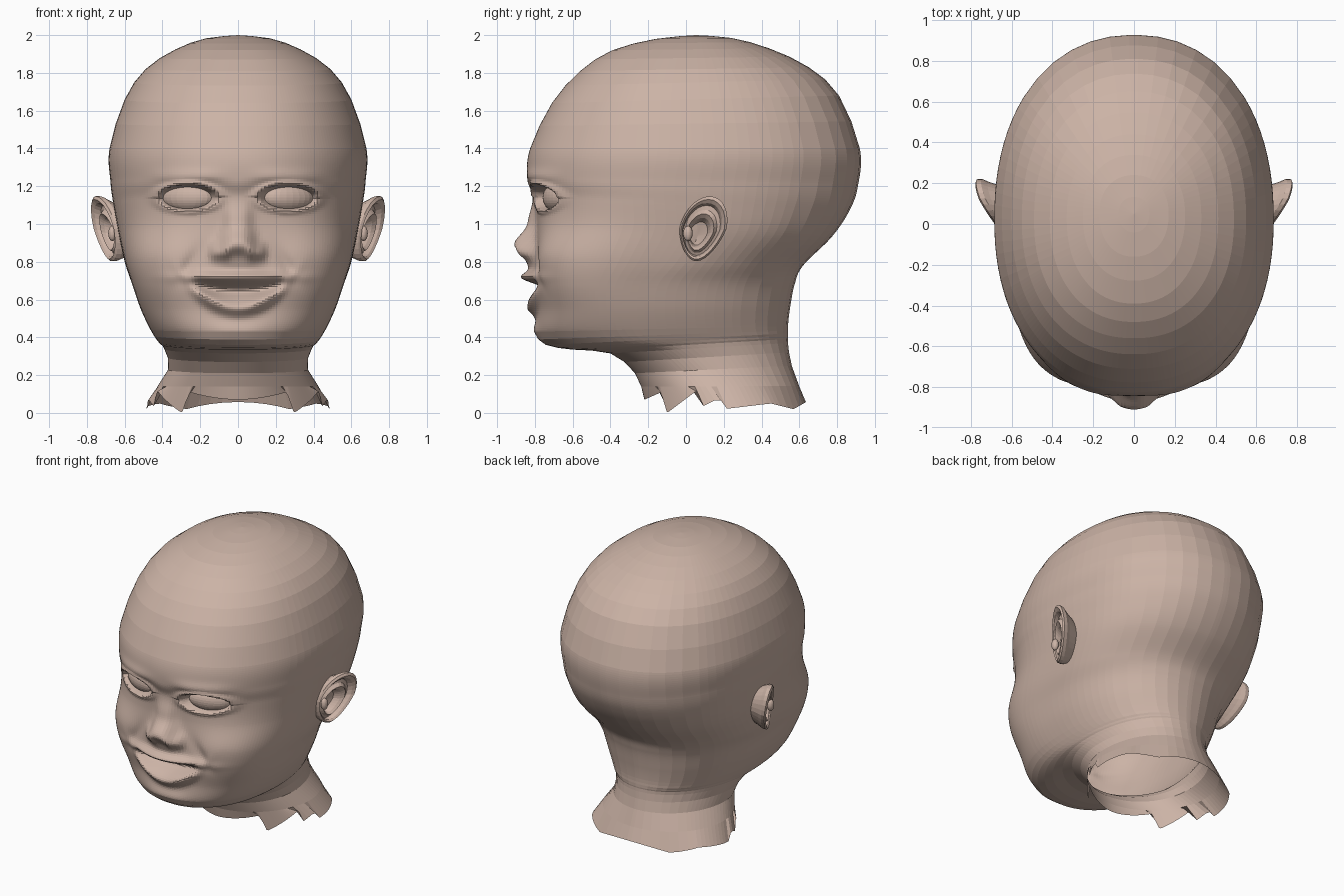
import bpy, bmesh, math
from mathutils import Vector, Matrix

cube = bpy.data.objects.get("Cube")
if cube:
    bpy.data.objects.remove(cube, do_unlink=True)

skin = bpy.data.materials.new("skin")
skin.use_nodes = True
tone = (0.6, 0.45, 0.38, 1)
skin.diffuse_color = tone
skin.node_tree.nodes["Principled BSDF"].inputs["Base Color"].default_value = tone


def finish(name, bm):
    """Weld, orient and link one flat-shaded part."""
    bmesh.ops.remove_doubles(bm, verts=bm.verts, dist=0.0005)
    bmesh.ops.recalc_face_normals(bm, faces=bm.faces)
    mesh = bpy.data.meshes.new(name)
    bm.to_mesh(mesh)
    bm.free()
    mesh.materials.append(skin)
    obj = bpy.data.objects.new(name, mesh)
    bpy.context.collection.objects.link(obj)


def loft(name, rings):
    """Join closed rings of points with quads."""
    bm = bmesh.new()
    rows = [[bm.verts.new(p) for p in ring] for ring in rings]
    for upper, lower in zip(rows, rows[1:]):
        for i in range(len(upper)):
            j = (i + 1) % len(upper)
            bm.faces.new((upper[i], upper[j], lower[j], lower[i]))
    finish(name, bm)


def gauss(t):
    return math.exp(-t * t)


def plateau(t):
    return math.exp(-abs(t) ** 3)


def clamp(t):
    return max(0.0, min(1.0, t))


def bump(x, z, cx, cz, sx, up, down, height):
    """Rounded bump on the face, with separate falloff above and below."""
    return height * plateau((x - cx) / sx) * gauss((z - cz) / (up if z > cz else down))


def catmull(a, b, c, d, t):
    return [0.5 * (2 * q + (r - p) * t + (2 * p - 5 * q + 4 * r - s) * t * t
                   + (3 * q - p - 3 * r + s) * t ** 3)
            for p, q, r, s in zip(a, b, c, d)]


def piecewise(points, v):
    for (a, fa), (b, fb) in zip(points, points[1:]):
        if v <= b:
            return fa + (fb - fa) * clamp((v - a) / (b - a))
    return points[-1][1]


# Head sections: front z, front y, back z, back y, half width, widest y, squareness
SECTIONS = [
    (2.0, .05, 2.0, .05, 0, .05, 2.2),
    (1.98, -.16, 1.985, .24, .17, .05, 2.2),
    (1.92, -.39, 1.93, .44, .33, .03, 2.2),
    (1.81, -.56, 1.83, .65, .49, .02, 2.2),
    (1.64, -.71, 1.68, .81, .6, .02, 2.2),
    (1.4, -.825, 1.4, .92, .68, .03, 2.2),
    (1.24, -.84, 1.2, .91, .675, 0, 2.2),
    (1.14, -.805, 1.07, .865, .66, 0, 2.3),
    (1.0, -.79, .93, .77, .635, 0, 2.6),
    (.82, -.8, .78, .62, .6, -.1, 3.1),
    (.68, -.8, .68, .575, .56, -.2, 3),
    (.55, -.785, .55, .55, .515, -.22, 2.7),
    (.43, -.79, .46, .54, .465, -.2, 2.4),
    (.36, -.74, .42, .54, .43, -.15, 2.2),
    (.335, -.6, .4, .54, .41, -.08, 2.1),
    (.315, -.4, .37, .54, .39, 0, 2),
    (.21, -.27, .25, .56, .37, .12, 2),
    (.08, -.22, .05, .635, .485, .25, 1.8),
]

# Torn lower edge of the neck: height along y
TORN_EDGE = [(-.22, .07), (-.13, .11), (-.1, 0), (.06, .12), (.08, .03),
             (.18, .08), (.2, .02), (.45, .05), (.57, .02), (.64, .06)]


def face_relief(x, z):
    """Forward displacement that models the facial features."""
    x = abs(x)
    d = 0
    # nose bridge, tip, wings, base
    d += bump(x, z, 0, 1.02, .07, .09, .1, .04)
    d += bump(x, z, 0, .89, .085, .075, .065, .105)
    d += bump(x, z, .095, .85, .05, .05, .04, .05)
    d += bump(x, z, 0, .79, .12, .05, .05, .03)
    # eye socket, lids, brow
    d += bump(x, z, .2, 1.18, .12, .05, .06, -.015)
    d += bump(x, z, .27, 1.25, .17, .04, .03, .016)
    r = math.hypot((x - .265) / .135, (z - 1.14) / .06)
    d -= .07 * clamp((1.15 - r) / .35)
    d += (.022 if z > 1.14 else .012) * gauss((r - 1.25) / .25)
    # lips and open smile
    curve = (x / .25) ** 2
    wide = math.exp(-(x / .25) ** 4)
    d += .07 * gauss((z - .718) / .032) * gauss(x / .24)
    d += .055 * gauss((z - .555 - .12 * curve) / .042) * wide
    d -= .06 * gauss((z - .648 - .04 * curve) / .034) * wide
    # smile folds, cheeks, chin
    d -= .015 * gauss((x - .22 - .5 * (.86 - z)) / .04) * gauss((z - .78) / .09)
    d += bump(x, z, .42, .84, .15, .1, .12, .015)
    d += bump(x, z, 0, .43, .14, .05, .05, .015)
    return d


# Angles from the front, finest across the face
half = [1.5 * i for i in range(44)] + list(range(66, 131, 4)) + list(range(138, 180, 8))
angles = [math.radians(a) for a in half + [180] + [-a for a in half[:0:-1]]]


def section_ring(row, last=False):
    zf, yf, zb, yb, w, yc, n = row
    ring = []
    for a in angles:
        s, c = math.sin(a), math.cos(a)
        depth = yc - yf if c > 0 else yb - yc
        power = n if c > 0 else max(2, min(n, 2.2))
        r = (abs(s) ** power + abs(c) ** power) ** (-1 / power)
        x = w * s * r
        y = yc - depth * c * r
        z = zf + (zb - zf) * (y - yf) / max(yb - yf, .001)
        if last:
            z = piecewise(TORN_EDGE, y)
        elif c > 0 and .36 < z < 1.42:
            y -= face_relief(x, z) * clamp(c * 4)
        ring.append((x, y, z))
    return ring


rings = []
for i in range(len(SECTIONS) - 1):
    a, b, c, d = (SECTIONS[max(0, min(len(SECTIONS) - 1, i + k))] for k in (-1, 0, 1, 2))
    steps = math.ceil((b[0] - c[0]) / .011) if .4 < c[0] < 1.3 else 2
    rings += [section_ring(catmull(a, b, c, d, k / steps)) for k in range(steps)]
rings.append(section_ring(SECTIONS[-1], last=True))
loft("head", rings)

# Ear cross-section from hidden root over the rim into the bowl: scale, outward offset
EAR_PROFILE = [(.7, -.13), (.92, -.04), (1, -.015), (1, .01), (.92, .02), (.83, .008),
               (.77, -.02), (.66, -.015), (.56, .005), (.46, -.012), (.36, -.05), (0, -.06)]


def make_ear(name, side):
    rings = []
    for scale, out in EAR_PROFILE:
        ring = []
        for i in range(28):
            t = math.tau * i / 28
            s, c = math.sin(t), math.cos(t)
            # narrow lobe, backward lean, bowl set low and forward
            narrow = 1 - .25 * clamp(-s)
            y = .09 + scale * (.125 * c * narrow + .035 * s) - .035 * (1 - scale)
            z = .975 + .172 * scale * s - .04 * (1 - scale)
            # the front of the rim sinks into the head
            x = .668 + .36 * (y + .02) + .17 * (z - 1) + out - .025 * scale * clamp(-c)
            ring.append((side * x, y, z))
        rings.append(ring)
    loft(name, rings)


def make_ball(name, centre, size, turn=0):
    bm = bmesh.new()
    bmesh.ops.create_uvsphere(bm, u_segments=24, v_segments=16, radius=1)
    place = (Matrix.Translation(Vector(centre)) @ Matrix.Rotation(turn, 4, "Z")
             @ Matrix.Diagonal((*size, 1)))
    bmesh.ops.transform(bm, matrix=place, verts=bm.verts)
    finish(name, bm)


for label, side in (("left", 1), ("right", -1)):
    make_ear(label + "_ear", side)
    make_ball(label + "_tragus", (side * .665, .01, .95), (.022, .025, .04))
    make_ball(label + "_eyeball", (side * .265, -.675, 1.14), (.145, .07, .078),
              side * math.radians(22))
